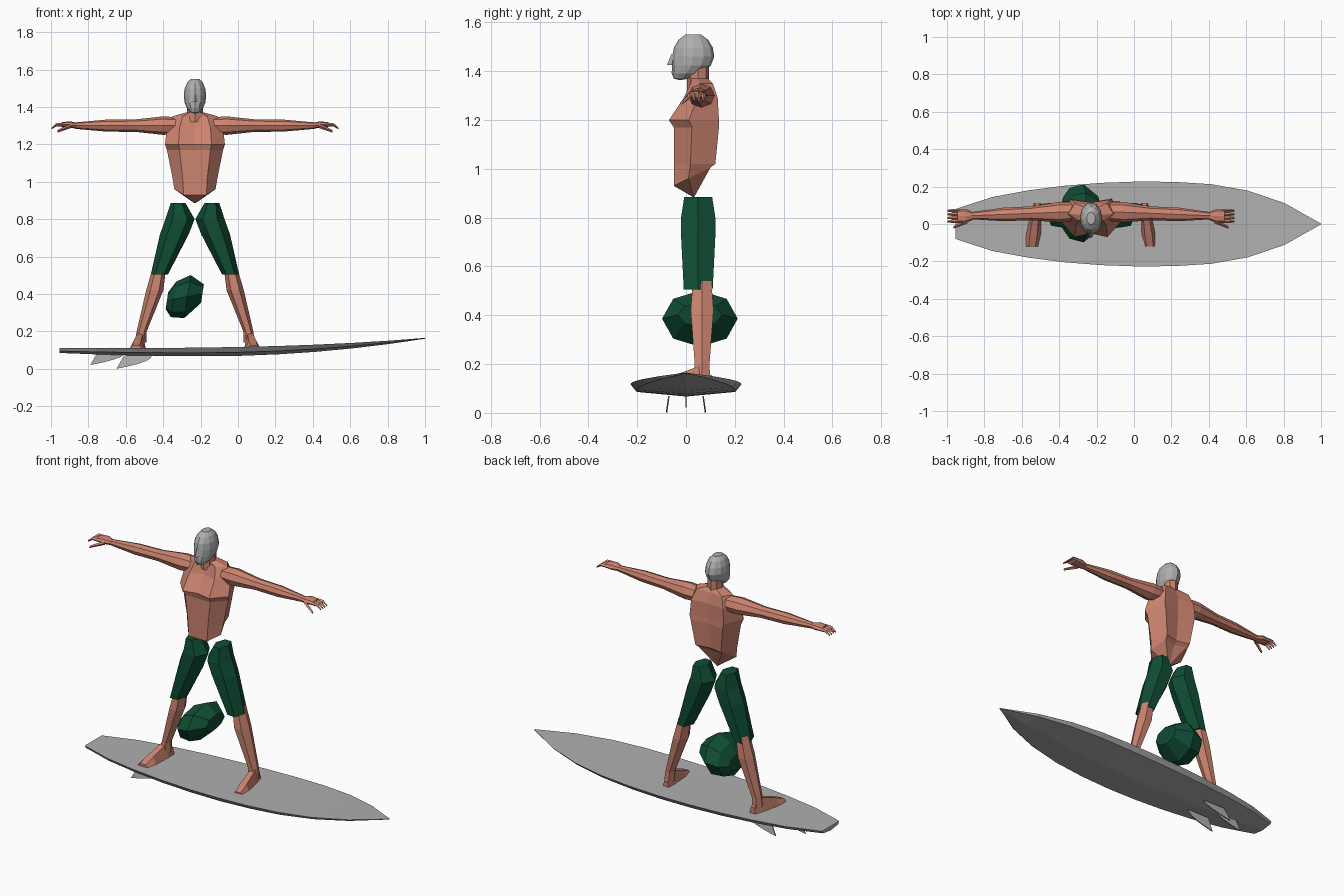
import bpy, bmesh
from math import sin, cos, pi
from mathutils import Vector

default_cube = bpy.data.objects.get("Cube")
if default_cube:
    bpy.data.objects.remove(default_cube, do_unlink=True)

X, Y, Z = Vector((1, 0, 0)), Vector((0, 1, 0)), Vector((0, 0, 1))
BODY_X = -0.23  # centre line of the figure


def material(name, red, green, blue):
    mat = bpy.data.materials.new(name)
    mat.use_nodes = True
    mat.diffuse_color = (red, green, blue, 1)
    shader = mat.node_tree.nodes["Principled BSDF"]
    shader.inputs["Base Color"].default_value = mat.diffuse_color
    return mat


skin = material("skin", 0.6, 0.23, 0.16)
dark_green = material("dark green", 0.005, 0.075, 0.035)
light_grey = material("light grey", 0.43, 0.43, 0.43)


def finish(name, bm, mat):
    bmesh.ops.recalc_face_normals(bm, faces=bm.faces)
    mesh = bpy.data.meshes.new(name)
    bm.to_mesh(mesh)
    bm.free()
    mesh.materials.append(mat)
    bpy.context.collection.objects.link(bpy.data.objects.new(name, mesh))


def add_loft(bm, rings):
    """Skin a list of equally long rings of points and cap both ends."""
    rows = [[bm.verts.new(point) for point in ring] for ring in rings]
    for row, following in zip(rows, rows[1:]):
        for i in range(len(row)):
            bm.faces.new((row[i - 1], row[i], following[i], following[i - 1]))
    bm.faces.new(rows[0])
    bm.faces.new(rows[-1])


def loft(name, mat, *lofts):
    bm = bmesh.new()
    for rings in lofts:
        add_loft(bm, rings)
    finish(name, bm, mat)


def oval(x, y, z, first_radius, second_radius, sides, first=X, second=Y):
    """Polygon ring about a point, spanned by two axes."""
    centre = Vector((x, y, z))
    angles = [2 * pi * i / sides for i in range(sides)]
    return [centre + first * first_radius * cos(a) + second * second_radius * sin(a) for a in angles]


def mirrored_half(half, y_front, y_back, z):
    """Close a half outline (x, y) into a symmetric ring about the body."""
    outline = [(0, y_front)] + half + [(0, y_back)] + [(-x, y) for x, y in reversed(half)]
    return [(BODY_X + x, y, z) for x, y in outline]


# Surfboard: wide middle, pointed nose, shallow keel
def board_section(t):
    x = -0.955 + 1.955 * t
    if t < 0.5:
        width = 0.08 + 0.145 * sin(pi * t) ** 0.7
    else:
        width = 0.227 - 0.225 * (2 * t - 1) ** 3
    deck = 0.11 + 0.055 * t ** 3
    from_low = t - 0.4
    keel = 0.067 + from_low ** 2 * (0.26 if from_low > 0 else 0.11)
    edge = keel + 0.4 * (deck - keel)
    inset = 0.9 * width
    return [(x, -width, deck), (x, width, deck), (x, inset, edge), (x, 0, keel), (x, -inset, edge)]


loft("surfboard", light_grey, [board_section(i / 10) for i in range(11)])


# Fins: swept blades that narrow to a trailing tip
def fin_section(t, x, y, z, flare):
    lead, trail, height = x - 0.19 * t * t, x - 0.15 - 0.04 * t, z - 0.07 * t
    middle, half = y + flare * t, 0.003
    return [(lead, middle - half, height), (lead, middle + half, height),
            (trail, middle + half, height), (trail, middle - half, height)]


for name, x, y, z, flare in (("centre_fin", -0.6, 0, 0.09, 0),
                             ("left_fin", -0.46, 0.07, 0.07, 0.01),
                             ("right_fin", -0.46, -0.07, 0.07, -0.01)):
    loft(name, light_grey, [fin_section(i / 5 * 0.98, x, y, z, flare) for i in range(6)])


# Torso: stacked sections with a hollow breastbone and a hem rising to the back
def torso_section(z, width, front, back):
    depth = back - front
    half = [(0.55 * width, front), (width, front + 0.4 * depth), (0.7 * width, back)]
    hollow = 0.02 if 1.2 <= z < 1.3 else 0
    ring = mirrored_half(half, front + hollow, back - 0.1 * depth, z)
    rise = 0.5 if 0.9 < z < 1 else 0
    return [(x, y, height + rise * (y - front)) for x, y, height in ring]


torso = ((1.37, 0.05, 0.02, 0.09), (1.35, 0.12, 0.02, 0.11), (1.29, 0.15, -0.01, 0.13),
         (1.2, 0.16, -0.07, 0.135), (1.17, 0.15, -0.05, 0.135), (1.02, 0.12, -0.05, 0.12),
         (0.93, 0.11, -0.05, 0.1), (0.885, 0.003, 0.028, 0.034))
loft("torso", skin, [torso_section(*section) for section in torso])
loft("neck", skin, [oval(BODY_X, 0.05, z, 0.042, 0.045, 8) for z in (1.32, 1.43)])

# Head: faceted ball with the jaw drawn forward and the crown flattened
bm = bmesh.new()
bmesh.ops.create_uvsphere(bm, u_segments=12, v_segments=8, radius=1)
for vert in bm.verts:
    x, y, z = vert.co
    jaw = max(0, -z) ** 2
    vert.co = (BODY_X + 0.06 * x, 0.03 + 0.086 * (y - 0.65 * jaw), 1.46 + 0.097 * min(z, 0.93))
finish("head", bm, light_grey)
loft("nose", light_grey, [oval(BODY_X, -0.05, 1.47, 0.008, 0.01, 4),
                          oval(BODY_X, -0.058, 1.425, 0.015, 0.02, 4)])

for side, sign in (("left", 1), ("right", -1)):
    def across(offset):
        return BODY_X + sign * offset

    def arm_ring(offset, y, z, depth, height, sides=8):
        return oval(across(offset), y, z, depth, height, sides, Y, Z)

    # Arm: shoulder, elbow, forearm, wrist
    arm = ((0.1, 0.05), (0.17, 0.055), (0.32, 0.037), (0.47, 0.036), (0.64, 0.019))
    loft(side + "_arm", skin, [arm_ring(offset, 0.07 - 0.04 * offset, 1.3, radius, 0.9 * radius)
                               for offset, radius in arm])

    # Hand: palm, four drooping fingers and a lowered thumb
    palm = [arm_ring(0.63, 0.043, 1.3, 0.02, 0.015), arm_ring(0.67, 0.043, 1.305, 0.038, 0.018),
            arm_ring(0.715, 0.043, 1.305, 0.038, 0.013)]
    fingers = []
    for i in range(4):
        y = 0.014 + 0.019 * i
        fingers.append([arm_ring(offset, y, z, radius, radius, 4)
                        for offset, z, radius in ((0.7, 1.305, 0.01), (0.74, 1.305, 0.009), (0.767, 1.285, 0.005))])
    thumb = [arm_ring(0.66, 0.015, 1.3, 0.012, 0.012, 4), arm_ring(0.735, -0.018, 1.27, 0.007, 0.007, 4)]
    loft(side + "_hand", skin, palm, thumb, *fingers)

    # Shorts leg: six-sided tube, widest below the hip
    thigh = ((0.09, 0.885, 0.04), (0.08, 0.8, 0.078), (0.11, 0.72, 0.077), (0.19, 0.505, 0.046))
    loft(side + "_shorts_leg", dark_green,
         [oval(across(offset), 0.05, z, radius, 0.05 + 0.4 * radius, 6) for offset, z, radius in thigh])

    # Shin: knee, calf, ankle
    shin = ((0.19, 0.54, 0.036), (0.215, 0.42, 0.046), (0.285, 0.2, 0.027), (0.29, 0.14, 0.03))
    loft(side + "_shin", skin,
         [oval(across(offset), 0.066, z, radius, radius + 0.008, 6) for offset, z, radius in shin])

    # Foot: wedge from heel over the instep to the toes, turned slightly out
    foot = []
    for y, width, top in ((0.11, 0.02, 0.15), (0.05, 0.03, 0.19), (-0.06, 0.04, 0.15), (-0.12, 0.034, 0.125)):
        spread = ((-width, 0.108), (-width / 2, top), (width / 2, top), (width, 0.108))
        foot.append([(across(0.3 - y / 8 + dx), y, z) for dx, z in spread])
    loft(side + "_foot", skin, foot)

# Loose faceted seat of the shorts between the shins
seat = ((-0.38, 0.045), (-0.345, 0.095), (-0.27, 0.115), (-0.19, 0.05))
lean = Z + 0.15 * X
loft("shorts_seat", dark_green, [oval(x, 0.057, 0.44 + 0.2 * x, radius + 0.04, radius, 8, Y, lean)
                                 for x, radius in seat])
